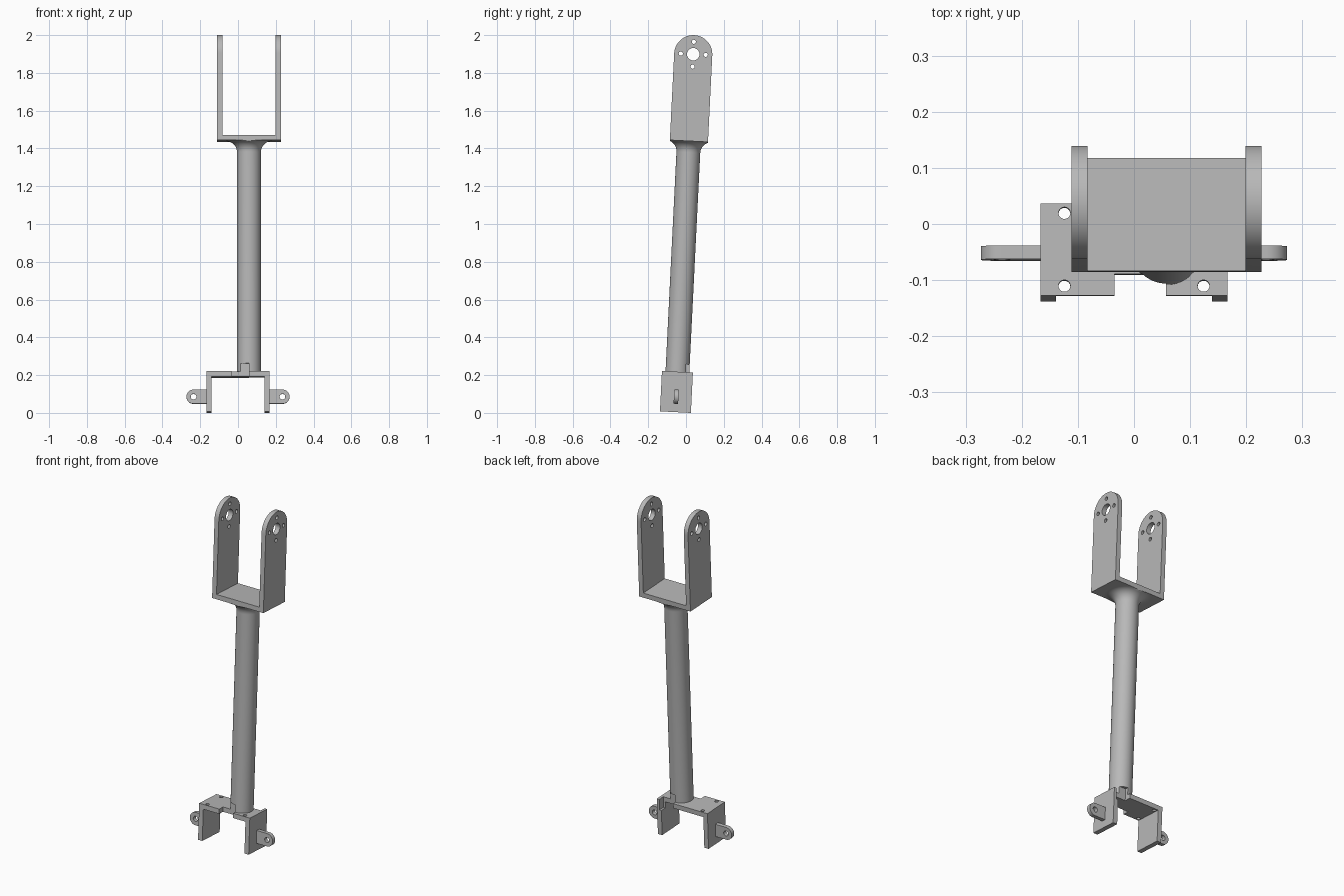
import bpy
import bmesh
from math import cos, sin, pi, radians
from mathutils import Matrix, Vector

if "Cube" in bpy.data.objects:
    bpy.data.objects.remove(bpy.data.objects["Cube"], do_unlink=True)

GREY = (0.48, 0.48, 0.48, 1)
metal = bpy.data.materials.new("plain grey")
metal.use_nodes = True
metal.diffuse_color = GREY
metal.node_tree.nodes["Principled BSDF"].inputs["Base Color"].default_value = GREY

TUBE_X = 0.058           # tube and fork axis
FORK_HALF = 0.101        # half depth of fork, radius of its rounded tips
HOLE_Z = 1.897           # height of the fork pivot
BRACKET_HALF = 0.082
LEAN = Matrix.Translation((0, -0.056, 0.0041)) @ Matrix.Rotation(radians(-2.85), 4, "X")


def finish(name, bm):
    bmesh.ops.recalc_face_normals(bm, faces=bm.faces)
    mesh = bpy.data.meshes.new(name)
    bm.to_mesh(mesh)
    bm.free()
    mesh.materials.append(metal)
    obj = bpy.data.objects.new(name, mesh)
    bpy.context.collection.objects.link(obj)
    return obj


def prism(name, outline, axis, start, end):
    """Extrude a 2D outline along an axis; the outline uses the other two axes in order."""
    def place(a, b, t):
        return {"X": (t, a, b), "Y": (a, t, b), "Z": (a, b, t)}[axis]
    bm = bmesh.new()
    face = bm.faces.new([bm.verts.new(place(a, b, start)) for a, b in outline])
    new = bmesh.ops.extrude_face_region(bm, geom=[face])["geom"]
    shift = Vector(place(0, 0, end - start))
    bmesh.ops.translate(bm, vec=shift, verts=[v for v in new if isinstance(v, bmesh.types.BMVert)])
    return finish(name, bm)


def arc(a, b, radius, first=0, last=2 * pi, steps=32):
    return [(a + radius * cos(first + (last - first) * i / steps),
             b + radius * sin(first + (last - first) * i / steps)) for i in range(steps + 1)]


def drill(name, a, b, radius, axis, start, end):
    return prism(name, arc(a, b, radius)[:-1], axis, start, end)


def box(name, x0, x1, y0, y1, z0, z1):
    return prism(name, [(x0, y0), (x1, y0), (x1, y1), (x0, y1)], "Z", z0, z1)


def combine(obj, tools, operation="DIFFERENCE"):
    """Apply booleans with helper shapes, then drop the helpers."""
    bpy.context.view_layer.objects.active = obj
    for tool in tools:
        tool.hide_render = True
        mod = obj.modifiers.new("cut", "BOOLEAN")
        mod.operation, mod.object, mod.solver = operation, tool, "EXACT"
        bpy.ops.object.modifier_apply(modifier=mod.name)
        bpy.data.objects.remove(tool, do_unlink=True)


def channel(x0, x1, web, tip, wall):
    """U-shaped section: web is the outer face, tip the ends of the walls."""
    inner = web + wall if tip > web else web - wall
    return [(x0, web), (x1, web), (x1, tip), (x1 - wall, tip),
            (x1 - wall, inner), (x0 + wall, inner), (x0 + wall, tip), (x0, tip)]


# Fork: channel trimmed to rounded tips, with pivot and screw holes
fork = prism("fork", channel(TUBE_X - 0.169, TUBE_X + 0.169, 1.437, 2.1, 0.028),
             "Y", -FORK_HALF - 0.01, FORK_HALF + 0.01)
tip_outline = [(-FORK_HALF, 1.4), (FORK_HALF, 1.4)] + arc(0, HOLE_Z, FORK_HALF, 0, pi)
combine(fork, [prism("tip_shape", tip_outline, "X", -0.4, 0.5)], "INTERSECT")
holes = [drill("pivot_hole", 0, HOLE_Z, 0.033, "X", -0.4, 0.5)]
for i in range(4):
    a = i * pi / 2
    holes.append(drill("screw_hole", 0.066 * cos(a), HOLE_Z + 0.066 * sin(a),
                       0.011, "X", -0.4, 0.5))
combine(fork, holes)

# Tube: turned profile flaring into the fork, flare trimmed to the fork depth
R, FILLET, TOP = 0.063, 0.06, 1.437
profile = [(0, 0.195), (R, 0.195)]
profile += arc(R + FILLET, TOP - FILLET, FILLET, pi, pi / 2, 12) + [(0, TOP)]
bm = bmesh.new()
points = [bm.verts.new((r, 0, z)) for r, z in profile]
edges = [bm.edges.new(pair) for pair in zip(points, points[1:])]
bmesh.ops.spin(bm, geom=points + edges, cent=(0, 0, 0), axis=(0, 0, 1),
               angle=2 * pi, steps=64)
bmesh.ops.remove_doubles(bm, verts=bm.verts, dist=1e-5)
for v in bm.verts:
    v.co.x += TUBE_X
    v.co.y = max(-FORK_HALF, min(FORK_HALF, v.co.y))
tube = finish("tube", bm)

# Lower bracket: downward channel with screw holes
bracket = prism("lower_bracket", channel(-0.167, 0.167, 0.214, 0, 0.028),
                "Y", -BRACKET_HALF, BRACKET_HALF)
combine(bracket, [drill("plate_hole", sx * 0.124, sy * 0.065, 0.0105, "Z", 0.15, 0.25)
                  for sx in (-1, 1) for sy in (-1, 1)])

# Cable slots through plate and tube foot, front and back
for part in (bracket, tube):
    combine(part, [box("front_slot", -0.035, TUBE_X - 0.001, -0.2, -0.044, 0.15, 0.256),
                   box("back_slot", TUBE_X + 0.001, 0.151, 0.044, 0.2, 0.15, 0.256)])

# Side lugs: rounded tabs with an eye
lugs = []
for side, label in ((1, "left"), (-1, "right")):
    outline = [(0.166, 0.119), (0.166, 0.044)] + arc(0.2355, 0.0815, 0.0375, -pi / 2, pi / 2)
    lug = prism(label + "_lug", [(side * x, z) for x, z in outline], "Y", -0.012, 0.012)
    combine(lug, [drill("eye", side * 0.2355, 0.0815, 0.015, "Y", -0.1, 0.1)])
    lugs.append(lug)

# Lean the whole arm back and shade it
bpy.ops.object.select_all(action="DESELECT")
for obj in [fork, tube, bracket] + lugs:
    obj.data.transform(LEAN)
    obj.select_set(True)
bpy.context.view_layer.objects.active = fork
bpy.ops.object.shade_smooth_by_angle(angle=radians(30))
